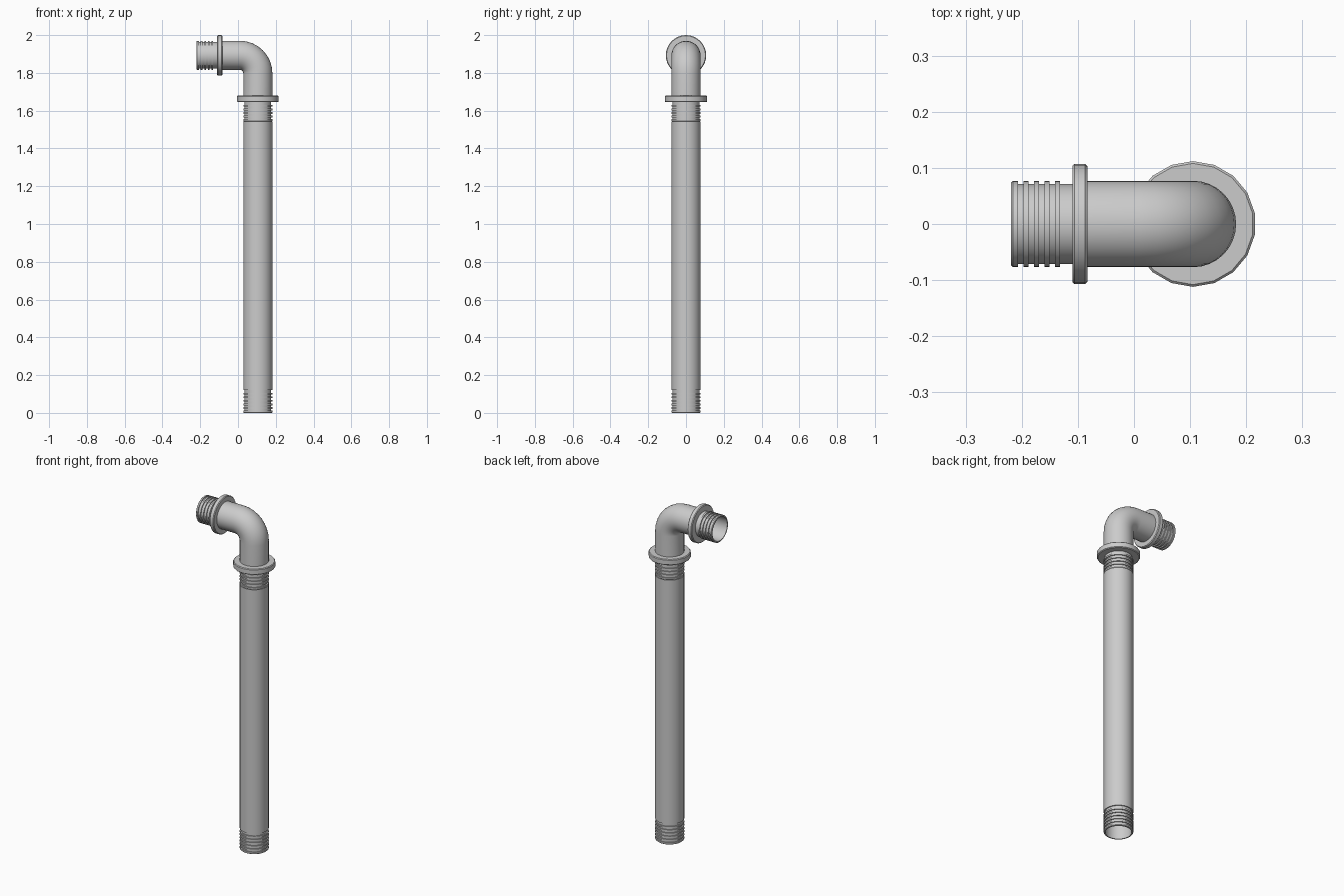
import bpy, bmesh, math
from mathutils import Vector

if "Cube" in bpy.data.objects:
    bpy.data.objects.remove(bpy.data.objects["Cube"])

R, GROOVE, BORE = 0.077, 0.071, 0.068
PX, AZ = 0.105, 1.893      # vertical axis x, horizontal axis z
BEND = 0.095               # centreline radius of the elbow


def build(name, rings, sides):
    """Skin a closed loop of rings: (centre x, centre z, tilt, radius)."""
    bm = bmesh.new()
    loops = []
    for cx, cz, tilt, r in rings:
        u = Vector((math.cos(tilt), 0, math.sin(tilt)))
        loop = []
        for i in range(sides):
            a = 2 * math.pi * i / sides + math.pi / 2
            p = Vector((cx, 0, cz)) + u * r * math.cos(a)
            p.y = r * math.sin(a)
            loop.append(bm.verts.new(p))
        loops.append(loop)
    for k in range(len(loops)):
        a, b = loops[k], loops[(k + 1) % len(loops)]
        for i in range(sides):
            j = (i + 1) % sides
            bm.faces.new((a[i], a[j], b[j], b[i]))
    bmesh.ops.recalc_face_normals(bm, faces=bm.faces)
    me = bpy.data.meshes.new(name)
    bm.to_mesh(me)
    bm.free()
    ob = bpy.data.objects.new(name, me)
    bpy.context.collection.objects.link(ob)
    bpy.ops.object.select_all(action='DESELECT')
    ob.select_set(True)
    bpy.context.view_layer.objects.active = ob
    bpy.ops.object.shade_smooth_by_angle(angle=math.radians(35))
    return ob


def thread(start, end, ribs=5, pitch=0.0187, width=0.009, lip=0.012):
    """Ribbed profile as (position, radius), from the lipped end inwards."""
    s = 1 if end > start else -1
    pts = [(start, R - 0.003), (start + s * 0.003, R), (start + s * lip, R), (start + s * lip, GROOVE)]
    for i in range(1, ribs):
        a = start + s * (i * pitch + 0.003)
        b = a + s * width
        pts += [(a, GROOVE), (a, R), (b, R), (b, GROOVE)]
    return pts + [(end, GROOVE)]


def up(z, r):
    return (PX, z, 0, r)


def left(x, r):
    return (x, AZ, math.pi / 2, r)


def bend(r, steps=8):
    cx, cz = PX - BEND, AZ - BEND
    out = []
    for i in range(steps + 1):
        t = math.pi / 2 * i / steps
        out.append((cx + BEND * math.cos(t), cz + BEND * math.sin(t), t, r))
    return out


# Long pipe with a threaded foot
pipe = [up(z, r) for z, r in thread(0, 0.12, ribs=6)]
pipe += [up(z, r) for z, r in [(0.12, R), (1.543, R), (1.543, BORE), (0, BORE)]]
build("main_pipe", pipe, 32)

# Elbow with threads at both ends, hollow throughout
outer = [up(z, r) for z, r in thread(1.543, 1.648)]
outer += [up(1.648, R)] + bend(R) + [left(-0.11, R)]
outer += [left(x, r) for x, r in reversed(thread(-0.219, -0.11))]
inner = [up(1.543, BORE)] + bend(BORE) + [left(-0.219, BORE)]
build("elbow", outer + inner[::-1], 32)


# Collars with softened rims
def collar(name, place, a, b, r, sides):
    c = 0.004
    prof = [(a, 0.073), (a, r - c), (a + c, r), (b - c, r), (b, r - c), (b, 0.073)]
    build(name, [place(p, q) for p, q in prof], sides)


collar("pipe_collar", up, 1.645, 1.679, 0.112, 18)
collar("outlet_collar", left, -0.11, -0.083, 0.107, 32)
